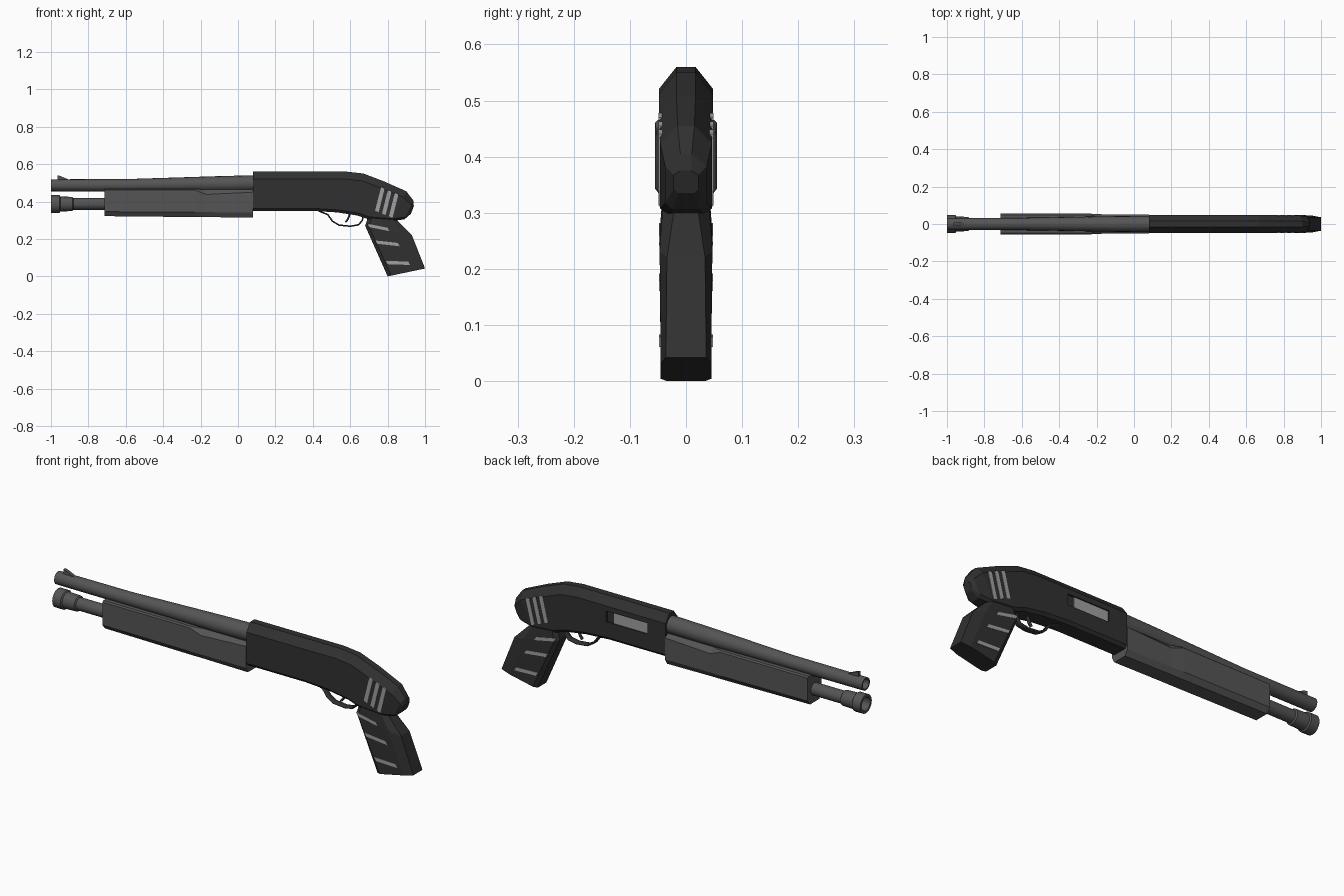
import bpy, bmesh, math

if "Cube" in bpy.data.objects:
    bpy.data.objects.remove(bpy.data.objects["Cube"])


def material(name, v):
    m = bpy.data.materials.new(name)
    m.diffuse_color = (v, v, v, 1)
    m.use_nodes = True
    m.node_tree.nodes["Principled BSDF"].inputs["Base Color"].default_value = m.diffuse_color
    return m


DARK = material("dark", 0.03)
MID = material("mid", 0.09)
LIGHT = material("light", 0.35)


def skin(name, rings, mat, closed=False, smooth=False):
    """Bridge equal-sized rings of points; cap the ends unless closed into a loop."""
    bm = bmesh.new()
    rows = [[bm.verts.new(p) for p in r] for r in rings]
    n = len(rows[0])
    pairs = list(zip(rows, rows[1:])) + ([(rows[-1], rows[0])] if closed else [])
    for a, b in pairs:
        for i in range(n):
            bm.faces.new((a[i], a[(i + 1) % n], b[(i + 1) % n], b[i]))
    if not closed:
        bm.faces.new(rows[0])
        bm.faces.new(rows[-1])
    bmesh.ops.recalc_face_normals(bm, faces=bm.faces)
    me = bpy.data.meshes.new(name)
    bm.to_mesh(me)
    bm.free()
    ob = bpy.data.objects.new(name, me)
    bpy.context.collection.objects.link(ob)
    me.materials.append(mat)
    if smooth:
        bpy.ops.object.select_all(action='DESELECT')
        bpy.context.view_layer.objects.active = ob
        ob.select_set(True)
        bpy.ops.object.shade_smooth_by_angle(angle=math.radians(35))
    return ob


def loft(name, stations, mat):
    """Chamfered sections: (xa, za, xb, zb, width, a width, a chamfer, b width, b chamfer)."""
    rings = []
    for xa, za, xb, zb, w, wa, ca, wb, cb in stations:
        length = math.hypot(xb - xa, zb - za)
        half = [(wa, 0), (w, ca / length), (w, 1 - cb / length), (wb, 1)]
        pts = half + [(-y, t) for y, t in reversed(half)]
        rings.append([(xa + (xb - xa) * t, y, za + (zb - za) * t) for y, t in pts])
    return skin(name, rings, mat)


def tube(name, steps, mat, sides=16):
    """Lathe along x: steps of (x, radius, centre z), running outside then back inside."""
    rings = [[(x, r * math.sin(2 * math.pi * i / sides), z + r * math.cos(2 * math.pi * i / sides))
              for i in range(sides)] for x, r, z in steps]
    return skin(name, rings, mat, smooth=True)


def slab(name, profile, y0, y1, mat):
    """Side profile of (x, z) points extruded from y0 to y1."""
    return skin(name, [[(x, y, z) for x, z in profile] for y in (y0, y1)], mat)


def strip(name, pts, half_width, thick, mat):
    """Flat bent band following (x, z) points."""
    cu = bpy.data.curves.new(name, 'CURVE')
    cu.dimensions = '2D'
    cu.extrude, cu.bevel_depth, cu.bevel_resolution = half_width, thick, 0
    sp = cu.splines.new('POLY')
    sp.points.add(len(pts) - 1)
    for p, (x, z) in zip(sp.points, pts):
        p.co = (x, z, 0, 1)
    ob = bpy.data.objects.new(name, cu)
    ob.rotation_euler.x = math.pi / 2
    bpy.context.collection.objects.link(ob)
    cu.materials.append(mat)


# Barrel with open muzzle, and front sight ramp
tube("barrel", [(-0.85, 0.025, 0.487), (-1.0, 0.025, 0.487), (-1.0, 0.032, 0.487),
                (-0.6, 0.033, 0.487), (-0.35, 0.037, 0.491), (-0.1, 0.042, 0.494),
                (0.1, 0.043, 0.498)], MID)
slab("front_sight", [(-0.965, 0.51), (-0.965, 0.541), (-0.945, 0.535), (-0.90, 0.515), (-0.90, 0.51)],
     -0.008, 0.008, MID)

# Magazine tube with stepped hollow cap
tube("magazine_tube", [(-0.94, 0.03, 0.387), (-1.0, 0.034, 0.387), (-1.0, 0.047, 0.387),
                       (-0.955, 0.047, 0.387), (-0.95, 0.040, 0.387), (-0.885, 0.038, 0.387),
                       (-0.88, 0.031, 0.387), (-0.70, 0.031, 0.387)], MID)

# Sliding fore-end with step in its upper edge
loft("fore_end", [
    (-0.715, 0.467, -0.715, 0.322, 0.055, 0.048, 0.006, 0.036, 0.024),
    (-0.23, 0.467, -0.23, 0.317, 0.055, 0.048, 0.006, 0.036, 0.026),
    (-0.17, 0.464, -0.17, 0.317, 0.052, 0.030, 0.026, 0.036, 0.026),
    (0.08, 0.464, 0.08, 0.314, 0.052, 0.030, 0.014, 0.036, 0.028)], MID)

# Receiver running into the rounded rear
receiver = loft("receiver", [
    (0.08, 0.56, 0.08, 0.35, 0.048, 0.017, 0.04, 0.036, 0.014),
    (0.40, 0.56, 0.40, 0.35, 0.048, 0.017, 0.04, 0.036, 0.014),
    (0.58, 0.56, 0.53, 0.342, 0.048, 0.017, 0.04, 0.036, 0.014),
    (0.67, 0.55, 0.64, 0.325, 0.048, 0.017, 0.04, 0.036, 0.014),
    (0.78, 0.508, 0.70, 0.305, 0.048, 0.017, 0.04, 0.036, 0.014),
    (0.90, 0.455, 0.82, 0.295, 0.046, 0.015, 0.035, 0.034, 0.014),
    (0.938, 0.405, 0.89, 0.305, 0.037, 0.010, 0.025, 0.024, 0.014),
    (0.94, 0.375, 0.925, 0.335, 0.022, 0.010, 0.008, 0.014, 0.008)], DARK)

# Ejection port on the far side, with the bolt inside
cutter = slab("port_cutter", [(0.18, 0.44), (0.41, 0.44), (0.41, 0.495), (0.18, 0.495)], 0.038, 0.07, DARK)
cutter.hide_render = True
cutter.hide_set(True)
cut = receiver.modifiers.new("port", 'BOOLEAN')
cut.object, cut.operation, cut.solver = cutter, 'DIFFERENCE', 'EXACT'
slab("bolt", [(0.18, 0.44), (0.37, 0.44), (0.37, 0.495), (0.18, 0.495)], 0.036, 0.042, LIGHT)

# Pistol grip, sections running front edge to back edge
loft("grip", [
    (0.705, 0.37, 0.87, 0.345, 0.040, 0.022, 0.02, 0.022, 0.025),
    (0.70, 0.335, 0.85, 0.300, 0.042, 0.024, 0.02, 0.022, 0.025),
    (0.68, 0.270, 0.93, 0.220, 0.047, 0.030, 0.02, 0.034, 0.06),
    (0.80, 0.0, 1.0, 0.042, 0.045, 0.034, 0.02, 0.036, 0.05)], DARK)

# Pale inlaid stripes on both sides of the rear and the grip
for side, s in (("left", -1), ("right", 1)):
    for i in range(3):
        x, z = 0.765 + 0.037 * i, 0.478 - 0.015 * i
        slab(f"rear_stripe_{side}_{i}", [(x, z), (x + 0.019, z - 0.008), (x - 0.013, z - 0.135), (x - 0.032, z - 0.127)],
             s * 0.035, s * 0.0487, LIGHT)
    for i, (x, z, w) in enumerate([(0.69, 0.282, 0.11), (0.735, 0.192, 0.12), (0.79, 0.083, 0.12)]):
        drop = 0.022 - 0.009 * i
        slab(f"grip_stripe_{side}_{i}", [(x, z), (x + w, z - drop), (x + w + 0.01, z - drop - 0.018), (x + 0.01, z - 0.018)],
             s * 0.035, s * 0.048, LIGHT)

# Trigger guard and trigger
strip("trigger_guard", [(0.43, 0.35), (0.48, 0.33), (0.505, 0.295), (0.54, 0.274), (0.60, 0.268),
                        (0.645, 0.276), (0.665, 0.30), (0.67, 0.34)], 0.014, 0.004, DARK)
strip("trigger", [(0.60, 0.35), (0.595, 0.325), (0.587, 0.305), (0.575, 0.29)], 0.005, 0.005, DARK)
